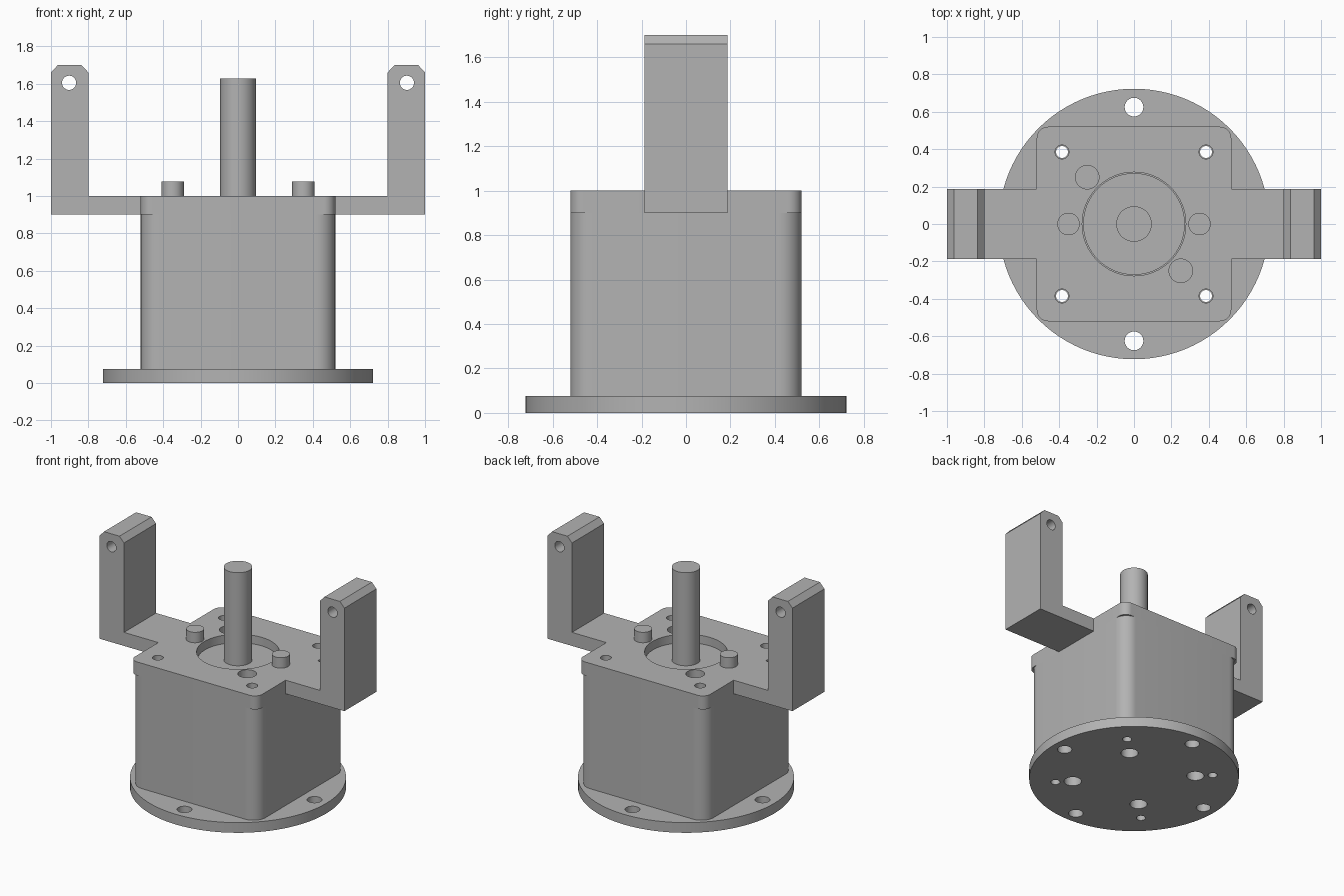
import bpy, bmesh, math
from mathutils import Matrix

if "Cube" in bpy.data.objects:
    bpy.data.objects.remove(bpy.data.objects["Cube"], do_unlink=True)

grey = bpy.data.materials.new("plain grey")
grey.use_nodes = True
grey.diffuse_color = (0.45, 0.45, 0.45, 1)
for node in grey.node_tree.nodes:
    if node.type == 'BSDF_PRINCIPLED':
        node.inputs["Base Color"].default_value = (0.45, 0.45, 0.45, 1)


def make_object(name, bm):
    bmesh.ops.recalc_face_normals(bm, faces=bm.faces)
    mesh = bpy.data.meshes.new(name)
    bm.to_mesh(mesh)
    bm.free()
    obj = bpy.data.objects.new(name, mesh)
    bpy.context.collection.objects.link(obj)
    mesh.materials.append(grey)
    return obj


def add_cylinder(bm, x, y, z0, z1, r, segments=32):
    bmesh.ops.create_cone(bm, cap_ends=True, segments=segments, radius1=r, radius2=r,
                          depth=z1 - z0, matrix=Matrix.Translation((x, y, (z0 + z1) / 2)))


def cylinder(name, x, y, z0, z1, r, segments=64):
    bm = bmesh.new()
    add_cylinder(bm, x, y, z0, z1, r, segments)
    return make_object(name, bm)


def prism(name, points, vector):
    # Extrude a flat outline along a vector
    bm = bmesh.new()
    face = bm.faces.new([bm.verts.new(p) for p in points])
    new = bmesh.ops.extrude_face_region(bm, geom=[face])["geom"]
    bmesh.ops.translate(bm, vec=vector,
                        verts=[g for g in new if isinstance(g, bmesh.types.BMVert)])
    return make_object(name, bm)


def corner_arc(cx, cy, r, quarter, z, steps=10):
    angles = [(quarter + i / steps) * math.pi / 2 for i in range(steps + 1)]
    return [(cx + r * math.cos(a), cy + r * math.sin(a), z) for a in angles]


def boolean(obj, other, operation):
    mod = obj.modifiers.new("boolean", 'BOOLEAN')
    mod.operation = operation
    mod.solver = 'EXACT'
    mod.object = other
    bpy.context.view_layer.objects.active = obj
    bpy.ops.object.modifier_apply(modifier=mod.name)
    bpy.data.objects.remove(other, do_unlink=True)


def drill(obj, holes):
    # Each hole is x, y, bottom, top, radius
    bm = bmesh.new()
    for hole in holes:
        add_cylinder(bm, *hole)
    boolean(obj, make_object("drill", bm), 'DIFFERENCE')


def ring(distance, r, z0, z1):
    return [(sx * distance, sy * distance, z0, z1, r) for sx in (-1, 1) for sy in (-1, 1)]


HALF, ARM_Y, SCREW = 0.52, 0.187, 0.385
quadrants = [(1, 1), (-1, 1), (-1, -1), (1, -1)]

# Round base flange with mounting and locating holes
flange = cylinder("base_flange", 0, 0, 0, 0.075, 0.723, 96)
holes = ring(SCREW, 0.032, -0.1, 0.2)
for s in (-1, 1):
    holes += [(0.625 * s, 0, -0.1, 0.2, 0.05), (0, 0.625 * s, -0.1, 0.2, 0.05),
              (0.25 * s, 0.25 * s, -0.1, 0.2, 0.06), (0.3 * s, -0.3 * s, -0.1, 0.2, 0.06)]
drill(flange, holes)

# Motor body with rounded upright corners
outline = []
for q, (sx, sy) in enumerate(quadrants):
    outline += corner_arc(sx * (HALF - 0.1), sy * (HALF - 0.1), 0.1, q, 0.075)
body = prism("motor_body", outline, (0, 0, 0.825))
drill(body, ring(SCREW, 0.032, 0, 1.1))

# Top plate outline with an arm on each side
outline = []
for q, (sx, sy) in enumerate(quadrants):
    arc = corner_arc(sx * (HALF - 0.06), sy * (HALF - 0.06), 0.06, q, 0.9)
    arm = [(sx * 0.9, sy * ARM_Y, 0.9), (sx * HALF, sy * ARM_Y, 0.9)]
    outline += arm + arc if q % 2 == 0 else arc + arm[::-1]
bracket = prism("bracket_plate", outline, (0, 0, 0.1))

# Upright posts with chamfered tops, joined to the plate
for s in (-1, 1):
    profile = [(0.8, 0.9), (1, 0.9), (1, 1.66), (0.963, 1.7), (0.837, 1.7), (0.8, 1.66)]
    post = prism("post", [(s * x, -ARM_Y, z) for x, z in profile], (0, 2 * ARM_Y, 0))
    boolean(bracket, post, 'UNION')

# Cross holes near the post tops
bm = bmesh.new()
for s in (-1, 1):
    add_cylinder(bm, 0.903 * s, 0, -0.5, 0.5, 0.038)
bmesh.ops.rotate(bm, verts=bm.verts, matrix=Matrix.Rotation(math.pi / 2, 3, 'X'))
bmesh.ops.translate(bm, verts=bm.verts, vec=(0, 0, 1.605))
boolean(bracket, make_object("cross_drill", bm), 'DIFFERENCE')

# Centre opening, screw holes and two access holes in the plate
drill(bracket, ring(SCREW, 0.037, 0.8, 1.1)
      + [(0, 0, 0.8, 1.1, 0.277, 64)]
      + [(0.25 * s, -0.25 * s, 0.8, 1.1, 0.063) for s in (-1, 1)])

# Pilot boss, drive shaft and locating pins
boss = cylinder("pilot_boss", 0, 0, 0.88, 0.94, 0.272)
shaft = cylinder("drive_shaft", 0, 0, 0.9, 1.627, 0.095, 48)
pins = [cylinder(name, x, 0, 0.98, 1.077, 0.06, 32)
        for name, x in (("left_pin", 0.35), ("right_pin", -0.35))]

# Smooth round walls, keep edges crisp
for obj in [flange, body, bracket, boss, shaft] + pins:
    bpy.ops.object.select_all(action='DESELECT')
    obj.select_set(True)
    bpy.context.view_layer.objects.active = obj
    bpy.ops.object.shade_smooth_by_angle(angle=math.radians(30))
